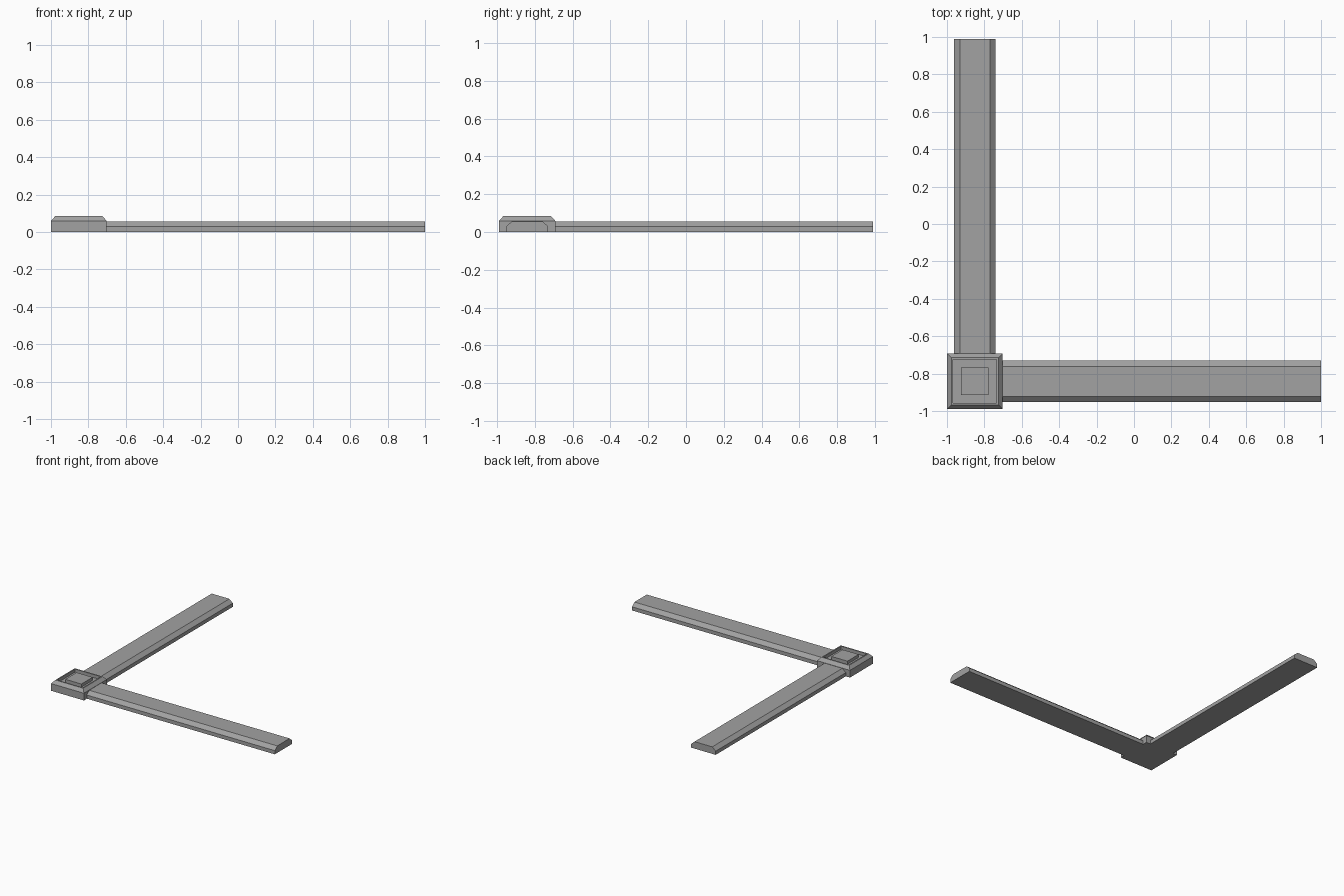
import bpy
import bmesh
from mathutils import Vector

cube = bpy.data.objects.get("Cube")
if cube:
    bpy.data.objects.remove(cube, do_unlink=True)

grey = bpy.data.materials.new("stone_grey")
grey.use_nodes = True
colour = (0.36, 0.36, 0.36, 1)
grey.diffuse_color = colour
grey.node_tree.nodes["Principled BSDF"].inputs["Base Color"].default_value = colour

CENTRE = Vector((-0.851, -0.841, 0))
POST_HALF = 0.149
BEAM_HEIGHT = 0.057


def finish(name, bm):
    bmesh.ops.recalc_face_normals(bm, faces=bm.faces)
    mesh = bpy.data.meshes.new(name)
    bm.to_mesh(mesh)
    bm.free()
    mesh.materials.append(grey)
    obj = bpy.data.objects.new(name, mesh)
    bpy.context.collection.objects.link(obj)
    return obj


def beam(name, direction, length):
    """Extrude a chamfered profile outward from the post."""
    along = Vector(direction)
    across = Vector((-along.y, along.x, 0))
    half = [(0.111, 0), (0.111, 0.03), (0.08, BEAM_HEIGHT)]
    profile = half + [(-s, z) for s, z in reversed(half)]
    start = CENTRE + along * (POST_HALF - 0.01)
    bm = bmesh.new()
    face = bm.faces.new([bm.verts.new(start + across * s + Vector((0, 0, z)))
                         for s, z in profile])
    out = bmesh.ops.extrude_face_region(bm, geom=[face], use_keep_orig=True)
    verts = [g for g in out["geom"] if isinstance(g, bmesh.types.BMVert)]
    bmesh.ops.translate(bm, verts=verts, vec=along * (length - POST_HALF + 0.01))
    return finish(name, bm)


def corner_post():
    """Stack square rings: chamfered block, thin rim, groove, raised centre."""
    rings = [(POST_HALF, 0), (POST_HALF, 0.059), (0.126, 0.085),
             (0.116, 0.085), (0.116, 0.06), (0.073, 0.06), (0.073, 0.085)]
    corners = [(-1, -1), (1, -1), (1, 1), (-1, 1)]
    bm = bmesh.new()
    loops = [[bm.verts.new(CENTRE + Vector((x * r, y * r, z))) for x, y in corners]
             for r, z in rings]
    for low, high in zip(loops, loops[1:]):
        for i in range(4):
            j = (i + 1) % 4
            bm.faces.new((low[i], low[j], high[j], high[i]))
    bm.faces.new(loops[0][::-1])
    bm.faces.new(loops[-1])
    return finish("corner_post", bm)


corner_post()
beam("side_beam", (1, 0, 0), 1 - CENTRE.x)
beam("back_beam", (0, 1, 0), 0.99 - CENTRE.y)
